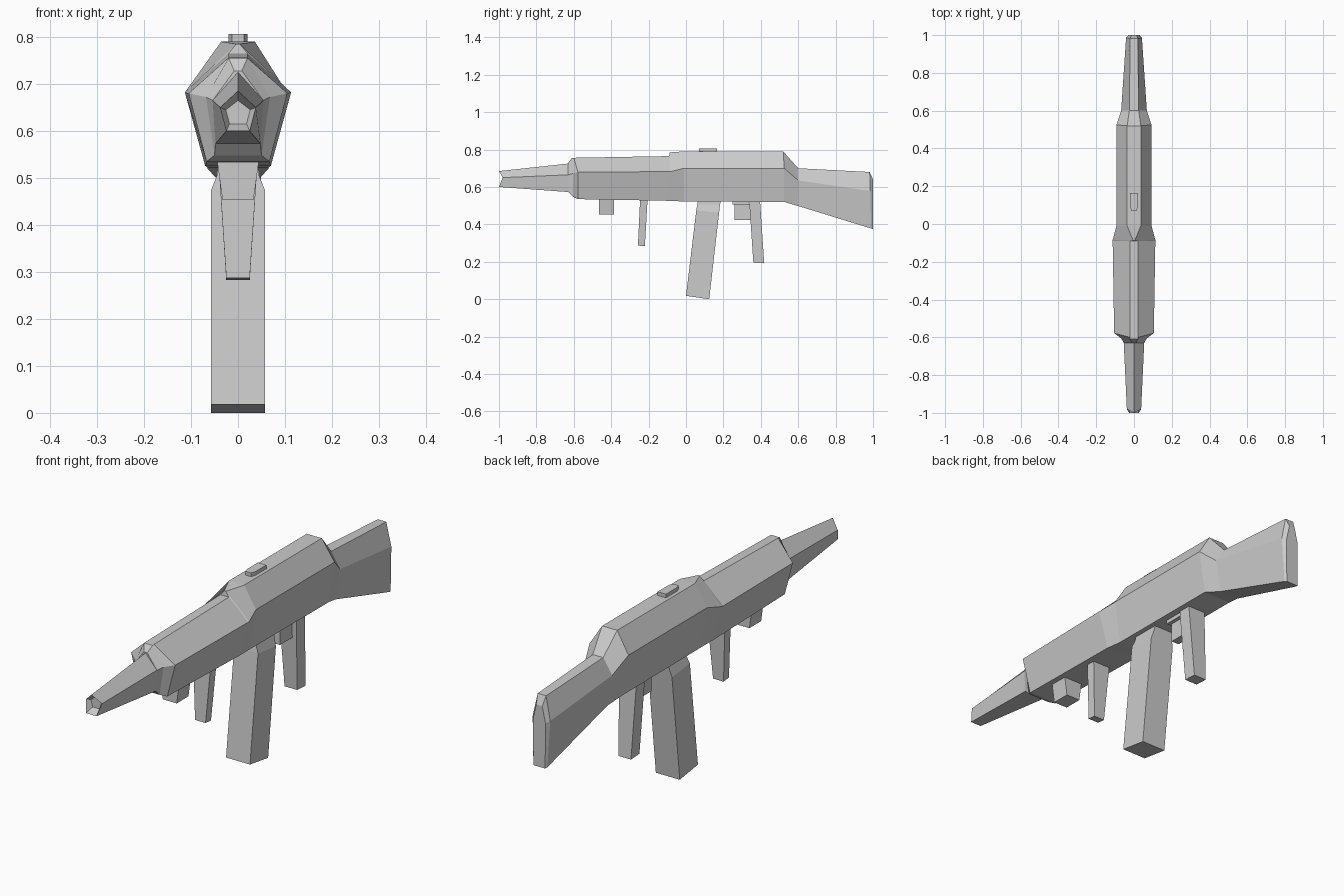
import bpy, bmesh
from mathutils import Vector


def loft(name, rings):
    """Skin a chain of equal-sized rings and cap both ends."""
    bm = bmesh.new()
    loops = [[bm.verts.new(Vector(p)) for p in r] for r in rings]
    n = len(loops[0])
    for a, b in zip(loops, loops[1:]):
        for i in range(n):
            j = (i + 1) % n
            bm.faces.new((a[i], a[j], b[j], b[i]))
    bm.faces.new(loops[0])
    bm.faces.new(loops[-1])
    bmesh.ops.remove_doubles(bm, verts=bm.verts, dist=0.0005)
    bmesh.ops.recalc_face_normals(bm, faces=bm.faces)
    me = bpy.data.meshes.new(name)
    bm.to_mesh(me)
    bm.free()
    ob = bpy.data.objects.new(name, me)
    bpy.context.collection.objects.link(ob)
    return ob


def body_ring(top, mid, bottom):
    """Mirror three (half width, y, z) points into a six-sided section."""
    half = [top, mid, bottom]
    return half + [(-x, y, z) for x, y, z in reversed(half)]


def post(name, levels):
    """Four-sided part from levels of (half width, front y, front z, back y, back z)."""
    return loft(name, [[(-w, y0, z0), (w, y0, z0), (w, y1, z1), (-w, y1, z1)]
                       for w, y0, z0, y1, z1 in levels])


# Barrel, with a shallow recess in the muzzle
loft("barrel", [body_ring(*s) for s in [
    ((0, -0.965, 0.665), (0.026, -0.965, 0.645), (0.018, -0.965, 0.615)),
    ((0, -1.0, 0.685), (0.038, -0.98, 0.65), (0.025, -1.0, 0.60)),
    ((0, -0.63, 0.725), (0.054, -0.63, 0.665), (0.048, -0.63, 0.573)),
    ((0, -0.58, 0.73), (0.056, -0.58, 0.665), (0.048, -0.58, 0.57)),
]])

# Handguard, receiver and stock as one faceted shell
loft("body", [body_ring(*s) for s in [
    ((0.008, -0.63, 0.728), (0.054, -0.63, 0.665), (0.048, -0.63, 0.573)),
    ((0.02, -0.61, 0.755), (0.068, -0.605, 0.672), (0.05, -0.605, 0.548)),
    ((0.02, -0.60, 0.756), (0.105, -0.578, 0.68), (0.067, -0.578, 0.535)),
    ((0.02, -0.091, 0.765), (0.113, -0.091, 0.682), (0.07, -0.091, 0.526)),
    ((0.004, -0.088, 0.785), (0.113, -0.085, 0.682), (0.07, -0.085, 0.526)),
    ((0.036, -0.01, 0.79), (0.093, -0.01, 0.70), (0.065, -0.01, 0.522)),
    ((0.036, 0.52, 0.79), (0.093, 0.525, 0.70), (0.065, 0.525, 0.52)),
    ((0.025, 0.60, 0.70), (0.068, 0.60, 0.635), (0.045, 0.60, 0.498)),
    ((0.02, 0.982, 0.68), (0.042, 0.985, 0.578), (0.032, 0.99, 0.378)),
    ((0.014, 1.0, 0.64), (0.03, 1.0, 0.57), (0.028, 1.0, 0.375)),
]])

# Parts below the body
post("front_block", [(0.045, -0.465, 0.54, -0.385, 0.54),
                     (0.033, -0.465, 0.453, -0.385, 0.453)])
post("foregrip", [(0.042, -0.245, 0.54, -0.205, 0.54),
                  (0.025, -0.257, 0.287, -0.22, 0.283)])
post("magazine", [(0.042, 0.065, 0.54, 0.188, 0.54),
                  (0.045, 0.06, 0.505, 0.182, 0.505),
                  (0.057, 0.055, 0.475, 0.177, 0.462),
                  (0.057, 0.0, 0.018, 0.124, 0.0)])
post("guard_mount", [(0.035, 0.248, 0.54, 0.335, 0.54),
                     (0.035, 0.248, 0.505, 0.335, 0.505)])
post("trigger_guard", [(0.018, 0.26, 0.51, 0.342, 0.51),
                       (0.018, 0.26, 0.424, 0.346, 0.424)])
post("rear_grip", [(0.042, 0.337, 0.54, 0.395, 0.54),
                   (0.03, 0.36, 0.195, 0.418, 0.192)])

# Sight on top, narrower at its front
sight = [(-0.013, 0.07), (0.013, 0.07), (0.02, 0.09), (0.02, 0.165), (-0.02, 0.165), (-0.02, 0.09)]
loft("top_sight", [[(x, y, z) for x, y in sight] for z in (0.78, 0.806)])
